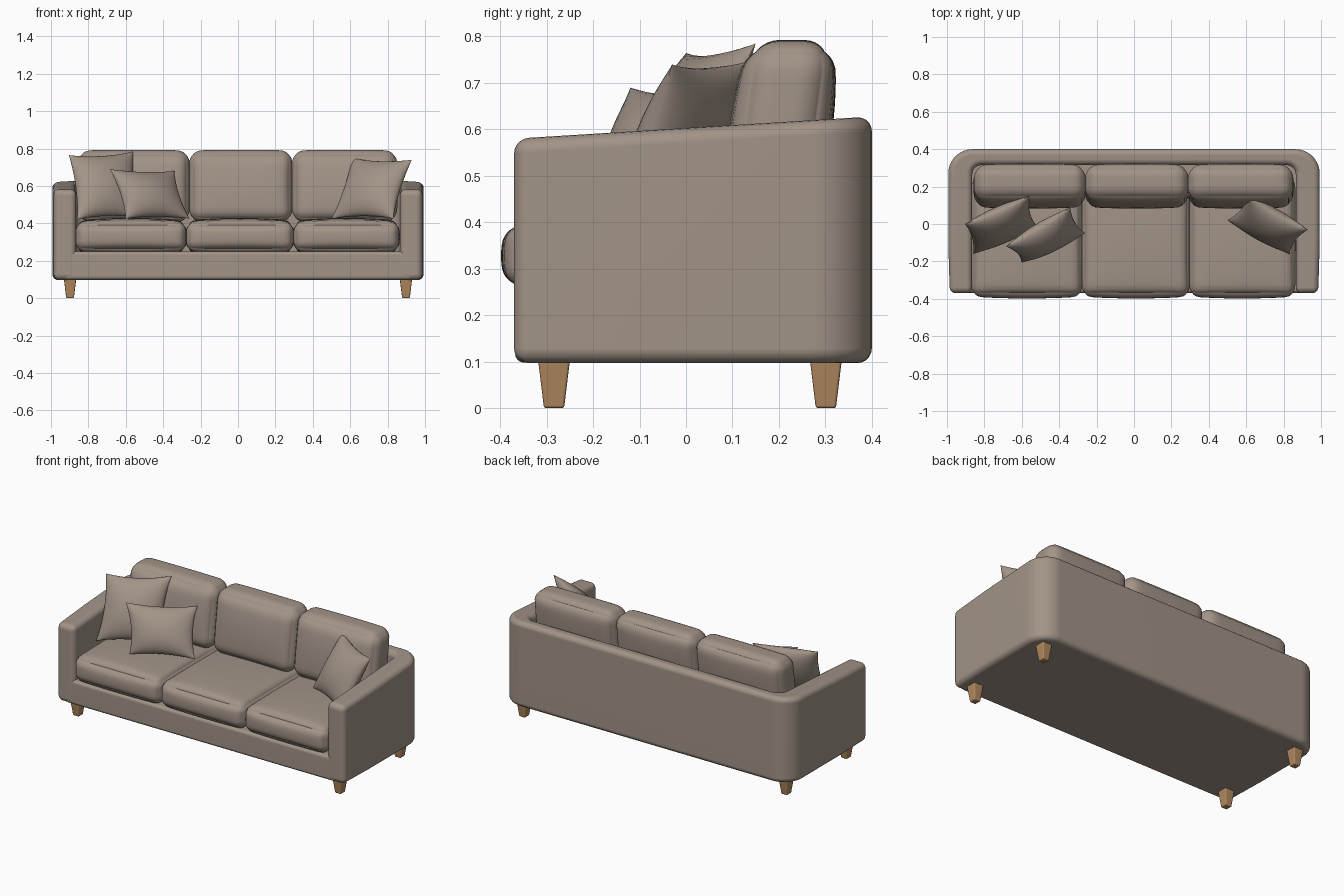
import bpy, bmesh, math
from mathutils import Vector

if "Cube" in bpy.data.objects:
    bpy.data.objects.remove(bpy.data.objects["Cube"], do_unlink=True)


def material(name, color):
    m = bpy.data.materials.new(name)
    m.use_nodes = True
    m.diffuse_color = color
    m.node_tree.nodes["Principled BSDF"].inputs["Base Color"].default_value = color
    return m


FABRIC = material("taupe fabric", (0.36, 0.295, 0.245, 1))
WOOD = material("oak wood", (0.44, 0.25, 0.115, 1))


def finish(bm, name, mat, weighted=False):
    bmesh.ops.recalc_face_normals(bm, faces=bm.faces)
    mesh = bpy.data.meshes.new(name)
    bm.to_mesh(mesh)
    bm.free()
    mesh.materials.append(mat)
    ob = bpy.data.objects.new(name, mesh)
    bpy.context.collection.objects.link(ob)
    bpy.ops.object.select_all(action='DESELECT')
    ob.select_set(True)
    bpy.context.view_layer.objects.active = ob
    bpy.ops.object.shade_smooth_by_angle(angle=math.radians(40))
    if weighted:
        ob.modifiers.new("even shading", 'WEIGHTED_NORMAL').keep_sharp = True
    return ob


def round_edges(bm, width, segments=5):
    bmesh.ops.recalc_face_normals(bm, faces=bm.faces)
    edges = [e for e in bm.edges if e.calc_face_angle(0) > math.radians(35)]
    bmesh.ops.bevel(bm, geom=edges, offset=width, segments=segments,
                    profile=0.5, affect='EDGES', clamp_overlap=False)


def box(lo, hi):
    bm = bmesh.new()
    bmesh.ops.create_cube(bm, size=2)
    lo, hi = Vector(lo), Vector(hi)
    for v in bm.verts:
        v.co = (lo + hi) / 2 + v.co * (hi - lo) / 2
    return bm


def arc(cx, cy, r, start, end, n=9):
    angles = [math.radians(start + (end - start) * i / n) for i in range(n + 1)]
    return [(cx + r * math.cos(a), cy + r * math.sin(a)) for a in angles]


# Arms and back: one U-shaped wall with a sloping top
half = [(0.865, -0.37), (0.985, -0.37), (0.993, -0.1)]
half += arc(0.863, 0.27, 0.13, 0, 90)
inner = arc(0.815, 0.265, 0.05, 90, 0)
outline = half + [(-x, y) for x, y in reversed(half)]
outline += [(-x, y) for x, y in reversed(inner)] + inner
bm = bmesh.new()
bottom = bm.faces.new([bm.verts.new((x, y, 0.097)) for x, y in outline])
extruded = bmesh.ops.extrude_face_region(bm, geom=[bottom], use_keep_orig=True)
for v in extruded["geom"]:
    if isinstance(v, bmesh.types.BMVert):
        v.co.z = 0.603 + 0.062 * v.co.y
round_edges(bm, 0.032)
finish(bm, "arms_and_back", FABRIC, True)

# Base platform between the arms
bm = box((-0.93, -0.368, 0.098), (0.93, 0.36, 0.25))
round_edges(bm, 0.02, 4)
finish(bm, "base_platform", FABRIC, True)


def cushion(name, lo, hi, r, crown, lean=0.0):
    """Rounded box with swollen faces; lean tilts it backwards."""
    lo, hi = Vector(lo), Vector(hi)
    mid, h = (lo + hi) / 2, (hi - lo) / 2
    bm = bmesh.new()
    bmesh.ops.create_cube(bm, size=2)
    bmesh.ops.subdivide_edges(bm, edges=bm.edges[:], cuts=19, use_grid_fill=True)
    for v in bm.verts:
        u = Vector([math.sin(c * math.pi / 2) for c in v.co])
        q = u * h
        core = Vector([max(r - k, min(k - r, c)) for c, k in zip(q, h)])
        q = core + (q - core).normalized() * r
        f = [max(0, 1 - c * c) for c in u]
        q.x += u.x * crown[0] * f[1] * f[2]
        q.y += u.y * crown[1] * f[0] ** 0.5 * f[2]
        q.z += u.z * crown[2] * f[0] ** 0.5 * f[1] ** 0.5
        q.y += lean * q.z
        v.co = mid + q
    return finish(bm, name, FABRIC)


# Seat and back cushions, three of each
seams = [-0.868, -0.277, 0.297, 0.862]
back_seams = [-0.855, -0.26, 0.29, 0.85]
for i, side in enumerate(("right", "middle", "left")):
    cushion(f"{side}_seat_cushion", (seams[i], -0.382, 0.252),
            (seams[i + 1], 0.25, 0.405), 0.05, (0.003, 0.016, 0.024))
    cushion(f"{side}_back_cushion", (back_seams[i], 0.11, 0.41),
            (back_seams[i + 1], 0.295, 0.787), 0.066, (0.003, 0.02, 0.006), 0.13)


def throw_pillow(name, bl, br, tr, tl, thick):
    """Stuffed square pillow with pointed corners, spanned by four corners."""
    bl, br, tr, tl = (Vector(c) for c in (bl, br, tr, tl))
    normal = (br - bl).cross(tl - bl).normalized()
    n = 20
    bm = bmesh.new()
    for sign in (-1, 1):
        rows = []
        for j in range(n + 1):
            row = []
            for i in range(n + 1):
                u = math.sin((i / n - 0.5) * math.pi)
                v = math.sin((j / n - 0.5) * math.pi)
                s = 0.5 + 0.5 * u * (1 - 0.1 * (1 - v * v))
                t = 0.5 + 0.5 * v * (1 - 0.1 * (1 - u * u))
                p = bl.lerp(br, s).lerp(tl.lerp(tr, s), t)
                puff = max(0, (1 - u * u) * (1 - v * v)) ** 0.55
                row.append(bm.verts.new(p + normal * sign * thick * puff))
            rows.append(row)
        for a, b in zip(rows, rows[1:]):
            for i in range(n):
                bm.faces.new((a[i], a[i + 1], b[i + 1], b[i]))
    bmesh.ops.remove_doubles(bm, verts=bm.verts, dist=0.0001)
    return finish(bm, name, FABRIC)


# Scattered pillows
throw_pillow("right_rear_pillow", (-0.86, -0.16, 0.42), (-0.52, -0.01, 0.43),
             (-0.56, 0.15, 0.785), (-0.905, 0.0, 0.765), 0.075)
throw_pillow("right_front_pillow", (-0.60, -0.205, 0.425), (-0.26, -0.05, 0.425),
             (-0.34, 0.09, 0.68), (-0.685, -0.12, 0.69), 0.07)
throw_pillow("left_pillow", (0.50, 0.02, 0.425), (0.83, -0.16, 0.425),
             (0.93, -0.03, 0.74), (0.61, 0.15, 0.75), 0.075)

# Tapered legs
for sx, side in ((-1, "right"), (1, "left")):
    for y, end in ((-0.284, "front"), (0.301, "rear")):
        bm = box((-0.034, -0.035, 0), (0.034, 0.035, 0.11))
        for v in bm.verts:
            if v.co.z < 0.01:
                v.co.x *= 0.6
                v.co.y *= 0.62
            v.co.x += sx * 0.898
            v.co.y += y
        round_edges(bm, 0.006, 3)
        finish(bm, f"{end}_{side}_leg", WOOD, True)
